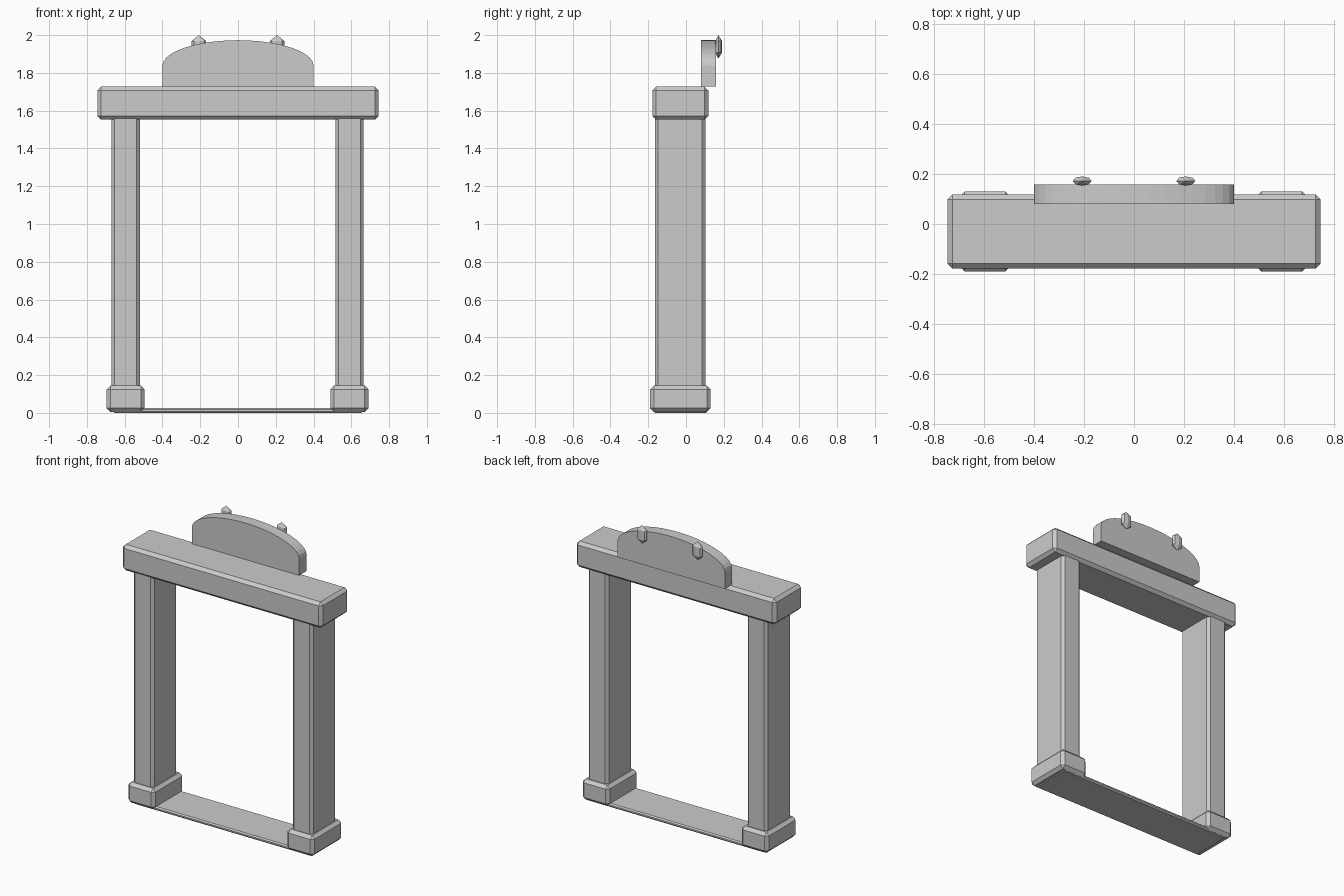
import bpy, bmesh, math
from mathutils import Matrix, Vector

if "Cube" in bpy.data.objects:
    bpy.data.objects.remove(bpy.data.objects["Cube"])


def finish(name, bm):
    bmesh.ops.recalc_face_normals(bm, faces=bm.faces)
    me = bpy.data.meshes.new(name)
    bm.to_mesh(me)
    bm.free()
    ob = bpy.data.objects.new(name, me)
    bpy.context.collection.objects.link(ob)
    return ob


def block(name, lo, hi, bevel=0.0):
    """Chamfered box between two corners."""
    lo, hi = Vector(lo), Vector(hi)
    bm = bmesh.new()
    bmesh.ops.create_cube(bm, size=1, matrix=Matrix.Translation((lo + hi) / 2)
                          @ Matrix.Diagonal((*(hi - lo), 1)))
    if bevel:
        bmesh.ops.bevel(bm, geom=bm.edges[:], offset=bevel, segments=1,
                        affect='EDGES', profile=0.5)
    return finish(name, bm)


# Lintel and floor sill
block("lintel", (-0.745, -0.178, 1.552), (0.745, 0.118, 1.727), 0.02)
block("sill", (-0.66, -0.172, 0.0), (0.66, 0.112, 0.025), 0.008)

# Pillars and their plinths
for side, x in (("left", -0.595), ("right", 0.59)):
    block(side + "_pillar", (x - 0.075, -0.165, 0.08), (x + 0.075, 0.102, 1.60), 0.017)
    block(side + "_plinth", (x - 0.101, -0.19, 0.005), (x + 0.101, 0.13, 0.144), 0.02)

# Arched crest at the back: half-ellipse on short straight sides
N = 20
profile = [(-0.4, 1.727), (0.4, 1.727)]
profile += [(0.4 * math.cos(math.pi * i / N), 1.838 + 0.135 * math.sin(math.pi * i / N))
            for i in range(N + 1)]
bm = bmesh.new()
face = bm.faces.new([bm.verts.new((x, 0.08, z)) for x, z in profile])
ext = bmesh.ops.extrude_face_region(bm, geom=[face], use_keep_orig=True)
bmesh.ops.translate(bm, vec=(0, 0.078, 0),
                    verts=[v for v in ext["geom"] if isinstance(v, bmesh.types.BMVert)])
finish("crest", bm)

# Faceted gems on the back of the crest
for side, x in (("left", -0.207), ("right", 0.207)):
    bm = bmesh.new()
    bmesh.ops.create_uvsphere(bm, u_segments=8, v_segments=3, radius=1,
                              matrix=Matrix.Translation((x, 0.172, 1.938))
                              @ Matrix.Diagonal((0.044, 0.021, 0.062, 1)))
    finish(side + "_gem", bm)
